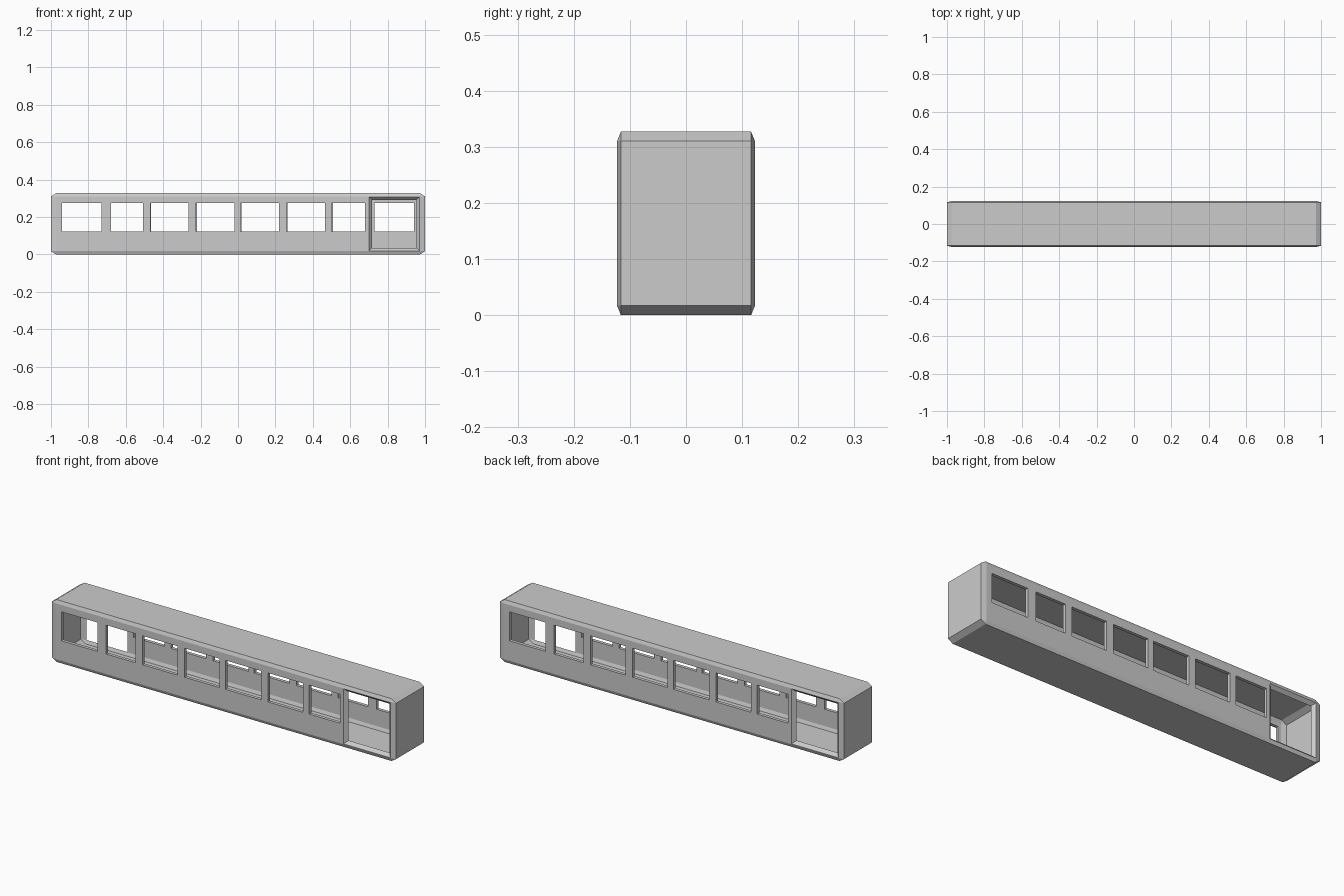
import bpy, bmesh, math

if "Cube" in bpy.data.objects:
    bpy.data.objects.remove(bpy.data.objects["Cube"])

H = 0.327            # carriage height
HY = 0.123           # half width
T = 0.017            # wall thickness


def finish(bm, name):
    bmesh.ops.recalc_face_normals(bm, faces=bm.faces[:])
    mesh = bpy.data.meshes.new(name)
    bm.to_mesh(mesh)
    bm.free()
    ob = bpy.data.objects.new(name, mesh)
    bpy.context.collection.objects.link(ob)
    return ob


def chamfered_box(name, hx, hy, hz, c):
    """Box with a different chamfer along each axis, centred at mid height."""
    cx, cy, cz = c
    bm = bmesh.new()
    for sx in (-1, 1):
        for sy in (-1, 1):
            for sz in (-1, 1):
                for x, y, z in ((hx, hy - cy, hz - cz),
                                (hx - cx, hy, hz - cz),
                                (hx - cx, hy - cy, hz)):
                    bm.verts.new((sx * x, sy * y, H / 2 + sz * z))
    bmesh.ops.convex_hull(bm, input=bm.verts[:])
    bmesh.ops.dissolve_limit(bm, angle_limit=math.radians(1),
                             verts=bm.verts[:], edges=bm.edges[:])
    return finish(bm, name)


def add_opening(bm, x0, x1, z0, z1, side, splay=0.0):
    """Opening through one long wall; rim narrows inward by splay.
    side=-1 is the front; side=1 is the same opening turned half a circle."""
    rings = []
    for y in (HY + 0.015, HY - 0.034):
        d = splay * (HY - y) / T
        pts = ((x0 + d, z0 + d), (x1 - d, z0 + d), (x1 - d, z1 - d), (x0 + d, z1 - d))
        rings.append([bm.verts.new((-side * x, side * y, z)) for x, z in pts])
    a, b = rings
    bm.faces.new(a)
    bm.faces.new(b[::-1])
    for i in range(4):
        j = (i + 1) % 4
        bm.faces.new((a[i], b[i], b[j], a[j]))


def cut(target, cutter):
    mod = target.modifiers.new(cutter.name, 'BOOLEAN')
    mod.operation = 'DIFFERENCE'
    mod.solver = 'EXACT'
    mod.object = cutter
    cutter.hide_render = True
    cutter.hide_viewport = False
    cutter.display_type = 'WIRE'


# Carriage shell and its hollow interior
chamfer = (0.027, 0.007, 0.017)
body = chamfered_box("carriage_body", 1.0, HY, H / 2, chamfer)
interior = chamfered_box("interior_cutter", 1.0 - T, HY - T, H / 2 - T, chamfer)
cut(body, interior)

# Seven windows and a doorway per side
windows = [(-0.94, -0.73), (-0.68, -0.508), (-0.468, -0.265), (-0.225, -0.02),
           (0.013, 0.22), (0.26, 0.464), (0.50, 0.68)]
bm = bmesh.new()
for side in (-1, 1):
    for x0, x1 in windows:
        add_opening(bm, x0, x1, 0.122, 0.274, side)
    add_opening(bm, 0.70, 0.971, 0.019, 0.308, side, splay=0.016)
openings = finish(bm, "opening_cutter")
cut(body, openings)
